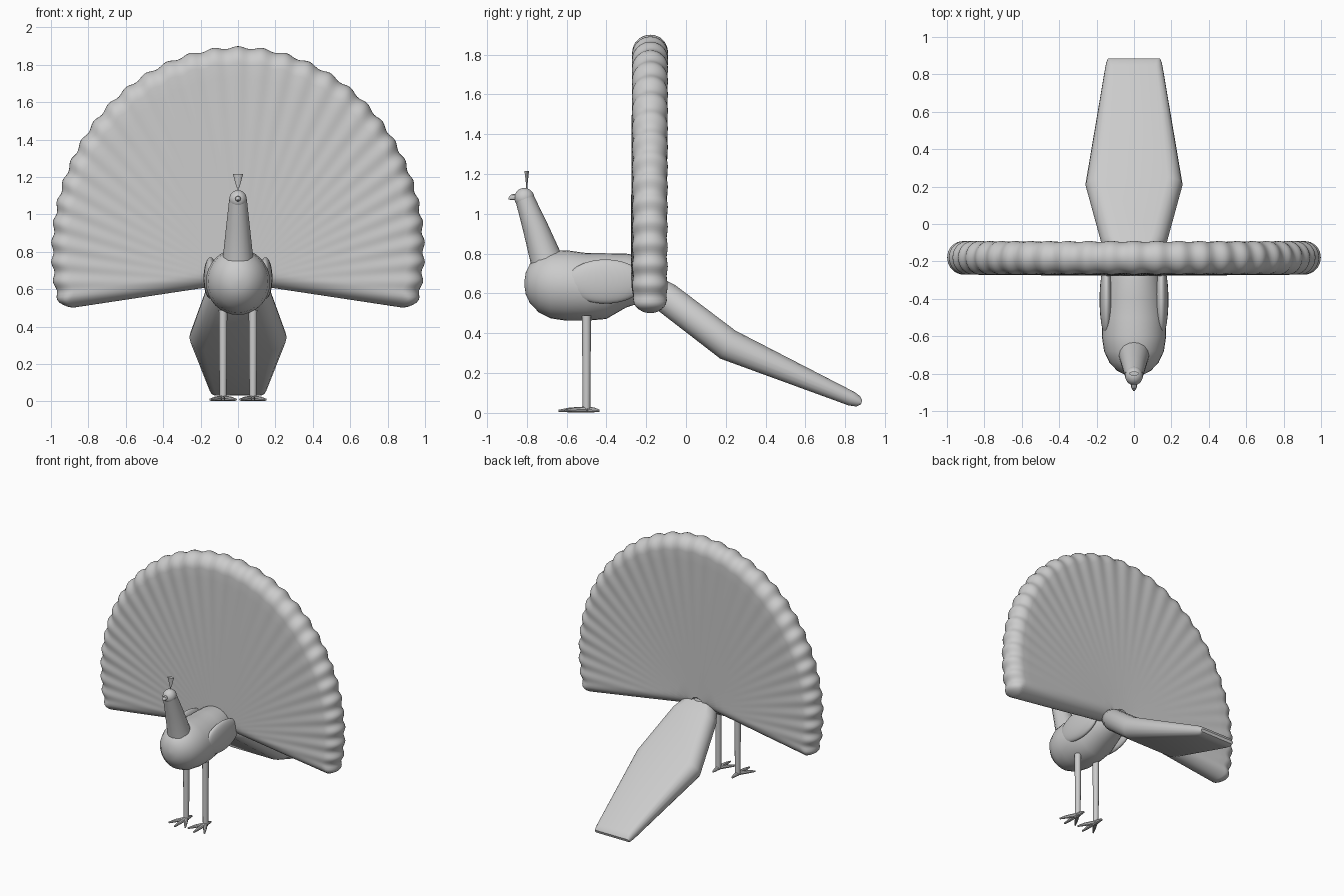
import bpy, bmesh
from math import sin, cos, pi, radians, sqrt, atan2
from mathutils import Vector

if "Cube" in bpy.data.objects:
    bpy.data.objects.remove(bpy.data.objects["Cube"])


def finish(name, bm):
    bmesh.ops.remove_doubles(bm, verts=bm.verts, dist=1e-5)
    bmesh.ops.recalc_face_normals(bm, faces=bm.faces)
    mesh = bpy.data.meshes.new(name)
    bm.to_mesh(mesh)
    bm.free()
    ob = bpy.data.objects.new(name, mesh)
    bpy.context.collection.objects.link(ob)
    return ob


def skin(name, rings):
    """Loft closed rings of equal point count and cap both ends."""
    bm = bmesh.new()
    vs = [[bm.verts.new(p) for p in ring] for ring in rings]
    n = len(vs[0])
    for a, b in zip(vs, vs[1:]):
        for i in range(n):
            bm.faces.new((a[i], a[(i + 1) % n], b[(i + 1) % n], b[i]))
    bm.faces.new(vs[0])
    bm.faces.new(vs[-1])
    return finish(name, bm)


def tube(name, pts, radii, n=12, flat=1.0):
    """Round tube through points; flat squashes the second axis."""
    rings = []
    for i, (p, r) in enumerate(zip(pts, radii)):
        d = Vector(pts[min(i + 1, len(pts) - 1)]) - Vector(pts[max(i - 1, 0)])
        d.normalize()
        u = Vector((1, 0, 0)) if abs(d.x) < 0.9 else Vector((0, 1, 0))
        v = d.cross(u).normalized()
        u = v.cross(d)
        rings.append([Vector(p) + r * (cos(2 * pi * k / n) * u + flat * sin(2 * pi * k / n) * v)
                      for k in range(n)])
    return skin(name, rings)


def ball(name, loc, size):
    bm = bmesh.new()
    bmesh.ops.create_uvsphere(bm, u_segments=28, v_segments=16, radius=1)
    bmesh.ops.scale(bm, vec=size, verts=bm.verts)
    bmesh.ops.translate(bm, vec=loc, verts=bm.verts)
    return finish(name, bm)


# fan of raised feathers: scalloped, softly pleated, rounded sheet
PIVOT_Z, FEATHERS = 0.635, 33
LO, HI = radians(-8.6), radians(188.6)


def fan_radius(t):
    # ray from the pivot to an ellipse centred at z 0.8
    dz = PIVOT_Z - 0.8
    a = cos(t) ** 2 + (sin(t) / 1.1) ** 2
    b = dz * sin(t) / 1.21
    c = (dz / 1.1) ** 2 - 1
    return (-b + sqrt(b * b - a * c)) / a


def fan_sheet():
    bm = bmesh.new()
    edge = radians(5)
    lead = [edge * (1 - cos(pi / 2 * k / 8)) for k in range(8)]
    count = FEATHERS * 8
    angles = [LO + e for e in lead]
    angles += [LO + edge + (HI - LO - 2 * edge) * k / count for k in range(count + 1)]
    angles += [HI - e for e in reversed(lead)]
    front, back = [], []
    for t in angles:
        dt = min(t - LO, HI - t)
        phase = (t - pi / 2) / (HI - LO) * FEATHERS
        groove = 0.5 - 0.5 * cos(2 * pi * phase)
        R = fan_radius(t) - 0.014 * groove
        if dt < edge:
            u = 1 - dt / edge
            R -= 0.075 * (1 - sqrt(max(0, 1 - u * u)))
        radii = [(R - 0.09) * k / 16 for k in range(16)]
        radii += [R - 0.09 * (1 - sin(pi / 2 * k / 8)) for k in range(9)]
        f, b = [], []
        for r in radii:
            s = r / R
            h0 = 0.075 + 0.016 * s
            cy = -0.203 + 0.024 * s
            d = min(R - r, r * sin(min(dt, pi / 2)))
            q = max(0, 1 - d / h0)
            h = h0 * sqrt(max(0, 1 - q * q)) * (1 - 0.08 * groove * s ** 3)
            x, z = r * cos(t), PIVOT_Z + r * sin(t)
            f.append(bm.verts.new((x, cy - h, z)))
            b.append(bm.verts.new((x, cy + h, z)))
        front.append(f)
        back.append(b)
    for side in (front, back):
        for p, q in zip(side, side[1:]):
            for j in range(len(p) - 1):
                bm.faces.new((p[j], p[j + 1], q[j + 1], q[j]))
    return finish("tail_fan", bm)


fan_sheet()

# body: lofted along y as (y, centre z, half width, half height)
body = [(-0.812, .65, .01, .01), (-0.805, .65, .05, .055), (-0.785, .65, .09, .097),
        (-0.74, .647, .132, .142), (-0.68, .643, .16, .168), (-0.6, .64, .172, .177),
        (-0.5, .633, .17, .17), (-0.4, .637, .158, .165), (-0.3, .665, .14, .135),
        (-0.22, .67, .115, .115), (-0.16, .67, .08, .08), (-0.13, .67, .02, .02)]
skin("body", [[(w * cos(2 * pi * k / 32), y, z + h * sin(2 * pi * k / 32)) for k in range(32)]
              for y, z, w, h in body])

# lowered train: stadium sections as (y, z, half width, half thickness)
train = [(-0.20, .65, .10, .02), (-0.18, .64, .13, .06), (-0.1, .58, .175, .077),
         (0.21, .343, .26, .08), (0.83, .072, .155, .037), (0.865, .058, .148, .028),
         (0.882, .052, .14, .01)]
rings = []
for i, (y, z, w, h) in enumerate(train):
    a, b = train[max(i - 1, 0)], train[min(i + 1, len(train) - 1)]
    ang = atan2(b[1] - a[1], b[0] - a[0])
    ring = []
    for sx in (1, -1):
        for k in range(9):
            q = -sx * pi / 2 + sx * pi * k / 8 if sx > 0 else pi / 2 + pi * k / 8
            x, n = sx * (w - h) + h * cos(q), h * sin(q)
            ring.append((x, y - n * sin(ang), z + n * cos(ang)))
    rings.append(ring)
skin("tail_train", rings)

# neck, head, beak and crest
tube("neck", [(0, -.69, .73), (0, -.705, .78), (0, -.76, .94), (0, -.81, 1.075)],
     [.088, .08, .063, .048], 16)
ball("head", (0, -.812, 1.08), (.047, .05, .05))
tube("beak", [(0, -.85, 1.085), (0, -.875, 1.083), (0, -.892, 1.076)], [.016, .015, .004], 8)
tube("crest_stem", [(0, -.80, 1.11), (0, -.80, 1.16)], [.003, .004], 8)
tube("crest_tuft", [(0, -.80, 1.145), (0, -.80, 1.19), (0, -.80, 1.215)],
     [.008, .02, .027], 10, 0.45)

# wings, legs and toes on both sides
for s, side in ((-1, "right"), (1, "left")):
    ball(side + "_wing", (s * .147, -.405, .66), (.037, .195, .111))
    x = s * .08
    tube(side + "_leg", [(x, -.5, .49), (x, -.5, .02)], [.023, .019], 12)
    for name, deg, length in (("inner", -32, .13), ("middle", 0, .14),
                              ("outer", 32, .13), ("back", 180, .065)):
        dx, dy = s * sin(radians(deg)), -cos(radians(deg))
        tube(f"{side}_{name}_toe",
             [(x + dx * f * length, -.5 + dy * f * length, zz)
              for f, zz in ((-.1, .018), (.6, .015), (1, .01))],
             [.015, .012, .006], 8)

# smooth shading with sharp edges kept
bpy.ops.object.select_all(action='SELECT')
bpy.context.view_layer.objects.active = bpy.data.objects["body"]
bpy.ops.object.shade_smooth_by_angle(angle=radians(40))
